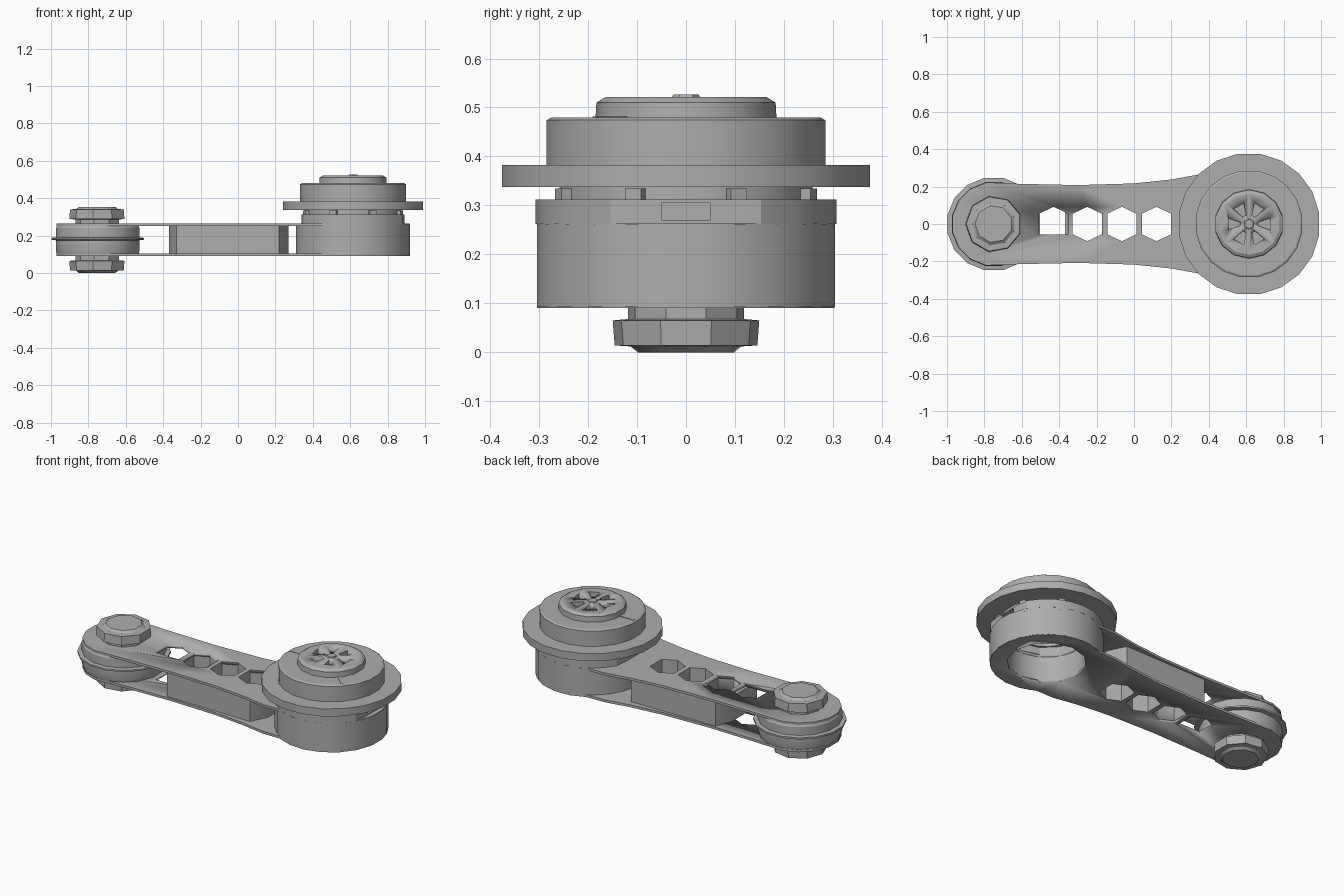
import bpy, bmesh
from math import sin, cos, pi, radians

cube = bpy.data.objects.get("Cube")
if cube:
    bpy.data.objects.remove(cube)

grey = bpy.data.materials.new("machined grey")
grey.use_nodes = True
grey.diffuse_color = (0.42, 0.42, 0.42, 1)
grey.node_tree.nodes["Principled BSDF"].inputs["Base Color"].default_value = (0.42, 0.42, 0.42, 1)

SMALL_X, BIG_X = -0.75, 0.615
HOLES_X = (-0.25, -0.065, 0.12)


def finish(name, bm, smooth=True):
    bmesh.ops.remove_doubles(bm, verts=bm.verts, dist=1e-5)
    bmesh.ops.recalc_face_normals(bm, faces=bm.faces)
    mesh = bpy.data.meshes.new(name)
    bm.to_mesh(mesh)
    bm.free()
    mesh.materials.append(grey)
    ob = bpy.data.objects.new(name, mesh)
    bpy.context.collection.objects.link(ob)
    bpy.ops.object.select_all(action='DESELECT')
    ob.select_set(True)
    bpy.context.view_layer.objects.active = ob
    if smooth:
        bpy.ops.object.shade_smooth_by_angle(angle=radians(28))
    return ob


def lathe(name, profile, x, sides):
    """Revolve a closed (radius, z) loop about a vertical axis at x."""
    bm = bmesh.new()
    rings = []
    for i in range(sides):
        a = 2 * pi * (i + 0.5) / sides
        rings.append([bm.verts.new((x + r * cos(a), r * sin(a), z)) for r, z in profile])
    n = len(profile)
    for i in range(sides):
        p, q = rings[i], rings[(i + 1) % sides]
        for j in range(n):
            k = (j + 1) % n
            if profile[j][0] + profile[k][0] > 0:
                bm.faces.new((p[j], q[j], q[k], p[k]))
    return finish(name, bm)


def prism(name, outline, z0, z1):
    bm = bmesh.new()
    low = [bm.verts.new((x, y, z0)) for x, y in outline]
    high = [bm.verts.new((x, y, z1)) for x, y in outline]
    bm.faces.new(low[::-1])
    bm.faces.new(high)
    for i in range(len(low)):
        j = (i + 1) % len(low)
        bm.faces.new((low[i], low[j], high[j], high[i]))
    return finish(name, bm)


def circle(x, r, sides, start=0.0, sweep=2 * pi, y=0.0):
    return [(x + r * cos(start + sweep * i / sides), y + r * sin(start + sweep * i / sides))
            for i in range(sides)]


def cut(ob, outline, z0, z1):
    cutter = prism("cutter", outline, z0, z1)
    mod = ob.modifiers.new("cut", 'BOOLEAN')
    mod.operation, mod.solver, mod.object = 'DIFFERENCE', 'EXACT', cutter
    bpy.context.view_layer.objects.active = ob
    bpy.ops.object.modifier_apply(modifier=mod.name)
    bpy.data.objects.remove(cutter)


def hexagon(x):
    return [(x + 0.078 * sx, y) for sx, y in
            ((0, 0.092), (-1, 0.055), (-1, -0.055), (0, -0.092), (1, -0.055), (1, 0.055))]


# Side plates: rounded ends joined by a gently waisted edge
edge = [(-0.62, 0.215), (-0.3, 0.208), (0.0, 0.217), (0.2, 0.238)]
outline = (circle(BIG_X, 0.306, 14, -2.1, 4.5) + [(0.35, 0.265)] + edge[::-1]
           + circle(SMALL_X, 0.225, 9, 1.35, 2 * pi - 2.7)
           + [(x, -y) for x, y in edge] + [(0.35, -0.265)])
for name, z0, z1 in (("lower_plate", 0.09, 0.104), ("upper_plate", 0.25, 0.264)):
    plate = prism(name, outline, z0, z1)
    for x in HOLES_X:
        cut(plate, hexagon(x), z0 - 0.1, z1 + 0.1)
    cut(plate, [p for p in hexagon(-0.43) if p[1] > -0.09], z0 - 0.1, z1 + 0.1)
    cut(plate, circle(BIG_X, 0.215, 12), z0 - 0.1, z1 + 0.1)

# Spacer block between the plates
half = [(0.27, 0.1), (0.22, 0.203), (0.0, 0.2), (-0.33, 0.196), (-0.37, 0.1)]
spacer = prism("spacer_block", half + [(x, -y) for x, y in half[::-1]], 0.104, 0.25)
for x in HOLES_X:
    cut(spacer, hexagon(x), 0, 0.4)

# Small joint: grooved roller with a thin centre flange
lathe("small_roller", [(0, 0.1), (0.222, 0.1), (0.228, 0.12), (0.228, 0.175), (0.252, 0.178),
                       (0.252, 0.188), (0.228, 0.191), (0.228, 0.24), (0.215, 0.262), (0, 0.262)],
      SMALL_X, 16)

# Bolt heads above and below the small joint
for name, base, s in (("upper_bolt", 0.262, 1), ("lower_bolt", 0.092, -1)):
    steps = [(0, 0), (0.12, 0), (0.12, 0.024), (0.152, 0.027), (0.148, 0.078),
             (0.115, 0.08), (0.1, 0.092), (0, 0.092)]
    lathe(name, [(r, base + s * h) for r, h in steps], SMALL_X, 9)

# Large joint: open drum
lathe("large_drum", [(0.215, 0.092), (0.307, 0.092), (0.307, 0.262), (0.215, 0.262)], BIG_X, 24)

# Collar with flattened sides and a slot on the outer end
flat = [(min(max(x, BIG_X - 0.275), BIG_X + 0.275), y) for x, y in circle(BIG_X, 0.307, 24)]
collar = prism("collar", flat, 0.262, 0.312)
cut(collar, circle(BIG_X, 0.215, 12), 0.2, 0.4)
cut(collar, [(0.86, -0.05), (0.95, -0.05), (0.95, 0.05), (0.86, 0.05)], 0.27, 0.305)

# Neck and locating lugs under the flange
lathe("neck", [(0.2, 0.308), (0.262, 0.308), (0.262, 0.342), (0.2, 0.342)], BIG_X, 20)
for i in range(8):
    a = pi * (i + 0.5) / 4
    prism("lug", circle(BIG_X + 0.265 * cos(a), 0.025, 4, a + pi / 4, y=0.265 * sin(a)), 0.312, 0.335)

# Flange and stepped cap
lathe("flange", [(0, 0.338), (0.38, 0.338), (0.38, 0.383), (0, 0.383)], BIG_X, 20)
lathe("cap", [(0, 0.38), (0.288, 0.38), (0.288, 0.474), (0.278, 0.48), (0, 0.476)], BIG_X, 20)
for a in (pi, -0.75):
    prism("cap_seam", [(BIG_X + r * cos(a + d), r * sin(a + d))
                       for r, d in ((0.18, -0.03), (0.275, -0.02), (0.275, 0.02), (0.18, 0.03))],
          0.476, 0.482)

# Top boss with a ring of wedge recesses
boss = lathe("top_boss", [(0, 0.476), (0.185, 0.476), (0.183, 0.51), (0.165, 0.521), (0, 0.521)], BIG_X, 14)
for i in range(6):
    a = i * pi / 3
    wedge = [(BIG_X + r * cos(a + d), r * sin(a + d))
             for r, d in ((0.05, -0.2), (0.115, -0.27), (0.115, 0.27), (0.05, 0.2))]
    cut(boss, wedge, 0.495, 0.56)
lathe("centre_pin", [(0, 0.515), (0.032, 0.515), (0.026, 0.526), (0, 0.526)], BIG_X, 6)
